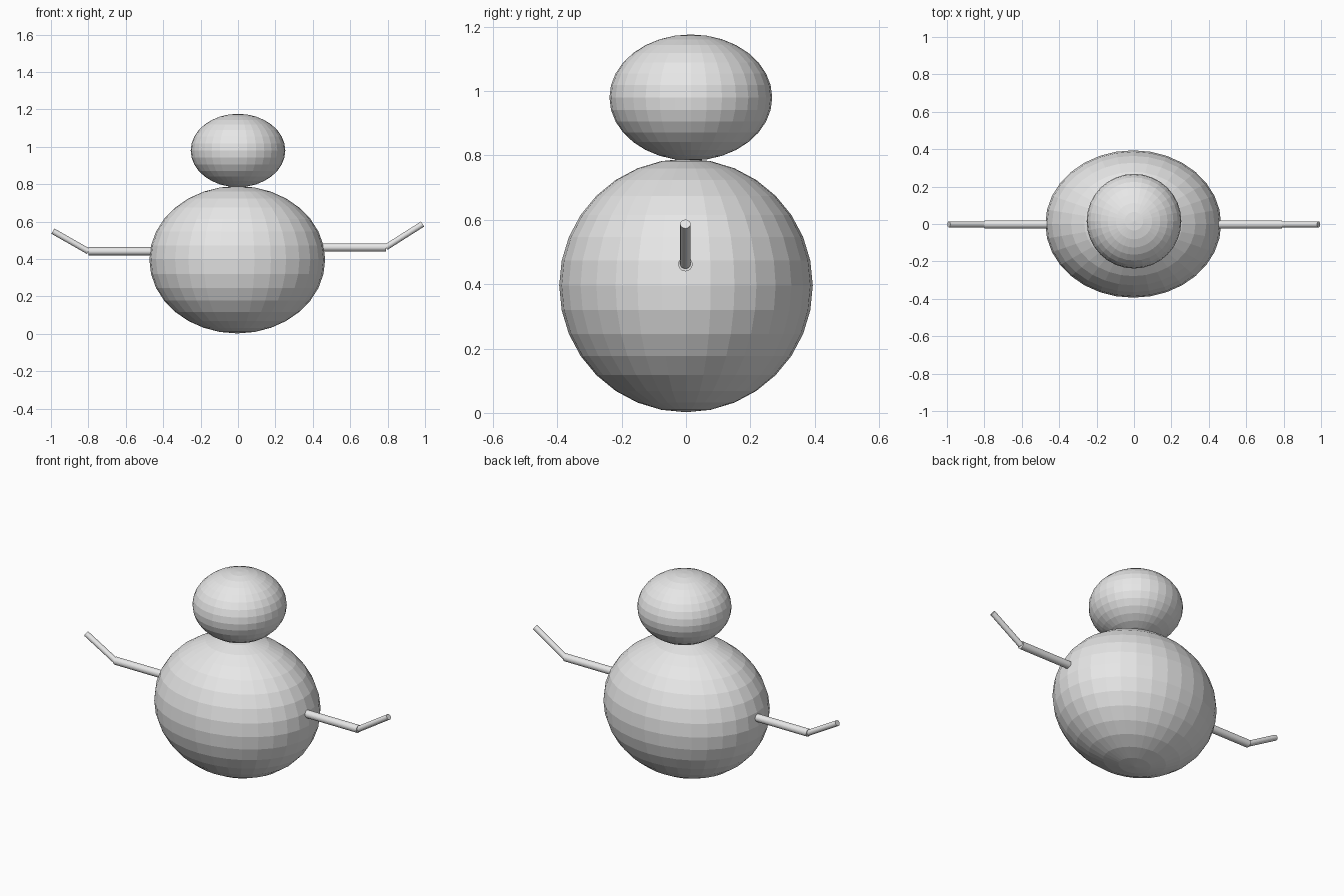
import bpy
from mathutils import Vector

default_cube = bpy.data.objects.get("Cube")
if default_cube:
    bpy.data.objects.remove(default_cube, do_unlink=True)

# Single plain material
grey = bpy.data.materials.new("light_grey")
grey.use_nodes = True
colour = (0.8, 0.8, 0.8, 1)
grey.diffuse_color = colour
grey.node_tree.nodes["Principled BSDF"].inputs["Base Color"].default_value = colour


def finish(name):
    obj = bpy.context.object
    obj.name = name
    obj.data.materials.append(grey)
    return obj


def ball(name, centre, radii):
    """Flat-faced ellipsoid."""
    bpy.ops.mesh.primitive_uv_sphere_add(segments=32, ring_count=16, radius=1, location=centre)
    finish(name).scale = radii


def stick(name, start, end, radius):
    """Capped cylinder between two points."""
    a, b = Vector(start), Vector(end)
    bpy.ops.mesh.primitive_cylinder_add(vertices=32, radius=radius, depth=(b - a).length,
                                        location=(a + b) / 2)
    finish(name).rotation_euler = (b - a).to_track_quat('Z', 'Y').to_euler()


# Body and head
ball("body", (-0.004, 0, 0.396), (0.47, 0.394, 0.394))
ball("head", (0, 0.015, 0.98), (0.253, 0.253, 0.196))

# Arms: a level upper arm and a thinner raised forearm on each side
arm_y = -0.002
for side, inner, elbow, hand in (
    ("left", (0.42, 0.462), (0.79, 0.462), (0.987, 0.587)),
    ("right", (-0.42, 0.441), (-0.8, 0.441), (-0.99, 0.549)),
):
    shoulder, joint, tip = [(x, arm_y, z) for x, z in (inner, elbow, hand)]
    stick(side + "_upper_arm", shoulder, joint, 0.022)
    stick(side + "_forearm", joint, tip, 0.016)
